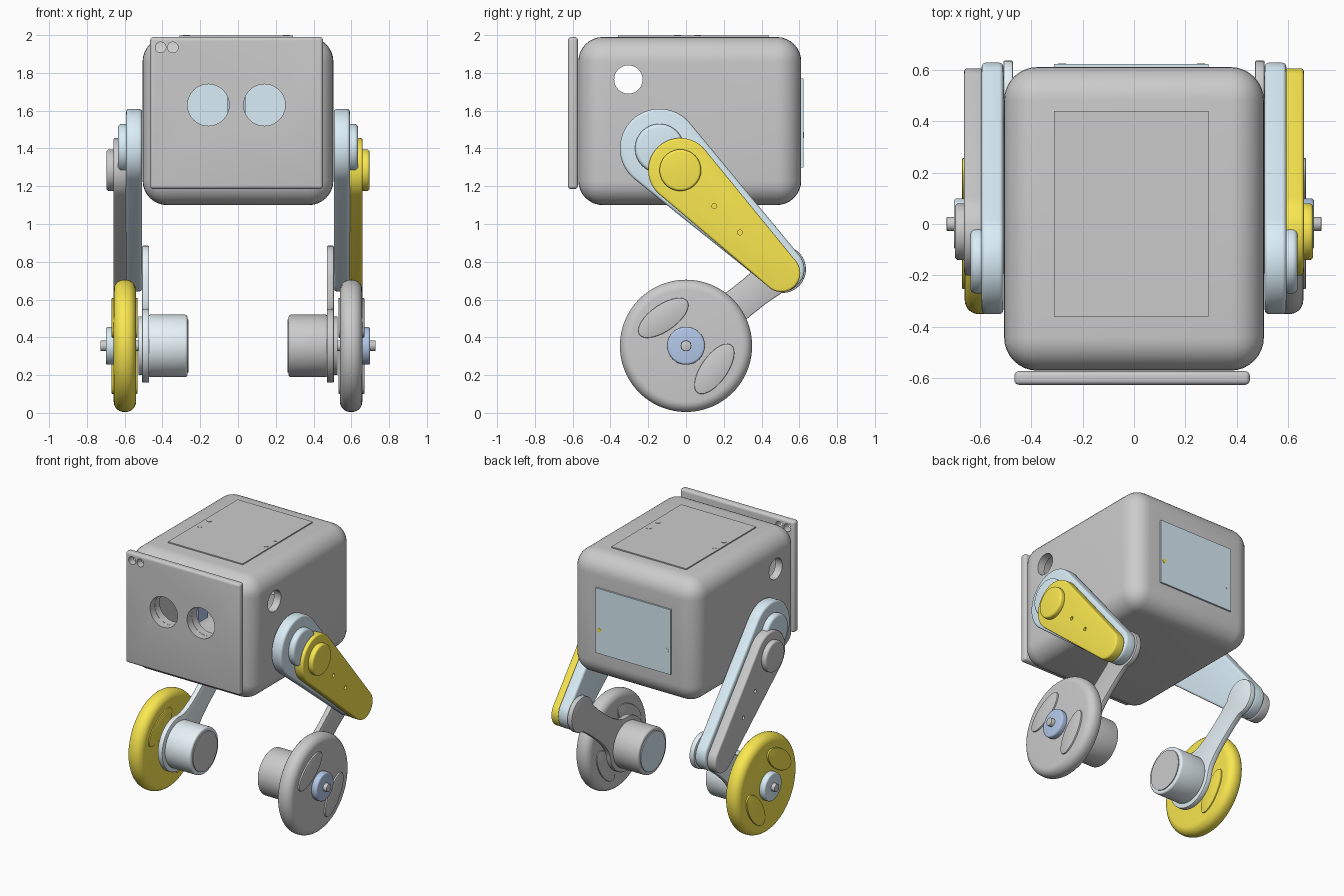
import bpy, bmesh
from math import sin, cos, pi, atan2, acos, hypot, radians
from mathutils import Matrix, Vector

if "Cube" in bpy.data.objects:
    bpy.data.objects.remove(bpy.data.objects["Cube"])

COLORS = {"light_blue": (0.70, 0.85, 0.93, 1), "pale_blue": (0.80, 0.89, 0.93, 1),
          "blue": (0.45, 0.58, 0.82, 1), "yellow": (0.95, 0.80, 0.08, 1)}
MATS = {}
for key, rgba in COLORS.items():
    MATS[key] = bpy.data.materials.new(key)
    MATS[key].diffuse_color = rgba


def finish(name, bm, bevel=0, segs=4, color=None, cuts=()):
    """Bevel sharp edges, cut holes, shade, and make the object."""
    bmesh.ops.recalc_face_normals(bm, faces=bm.faces)
    if bevel:
        edges = [e for e in bm.edges if e.calc_face_angle(0) > 0.6]
        bmesh.ops.bevel(bm, geom=edges, offset=bevel, segments=segs, profile=0.5,
                        affect='EDGES', clamp_overlap=False)
    mesh = bpy.data.meshes.new(name)
    bm.to_mesh(mesh)
    bm.free()
    ob = bpy.data.objects.new(name, mesh)
    bpy.context.collection.objects.link(ob)
    if cuts:
        for c in cuts:
            mod = ob.modifiers.new("cut", 'BOOLEAN')
            mod.operation, mod.solver, mod.object = 'DIFFERENCE', 'EXACT', c
        dg = bpy.context.evaluated_depsgraph_get()
        baked = bpy.data.meshes.new_from_object(ob.evaluated_get(dg))
        ob.modifiers.clear()
        ob.data = baked
        for c in cuts:
            bpy.data.objects.remove(c)
    if color:
        ob.data.materials.clear()
        ob.data.materials.append(MATS[color])
    bpy.ops.object.select_all(action='DESELECT')
    ob.select_set(True)
    bpy.context.view_layer.objects.active = ob
    bpy.ops.object.shade_smooth_by_angle(angle=radians(35))
    return ob


def box(name, lo, hi, **kw):
    bm = bmesh.new()
    lo, hi = Vector(lo), Vector(hi)
    bmesh.ops.create_cube(bm, size=1, matrix=Matrix.Translation((lo + hi) / 2)
                          @ Matrix.Diagonal((*(hi - lo), 1)))
    return finish(name, bm, **kw)


def prism(name, outline, a, b, axis='X', **kw):
    """Extrude a 2D outline from a to b along an axis."""
    place = {'X': lambda p, d: (d, p[0], p[1]), 'Y': lambda p, d: (p[0], d, p[1]),
             'Z': lambda p, d: (p[0], p[1], d)}[axis]
    bm = bmesh.new()
    lower = [bm.verts.new(place(p, a)) for p in outline]
    upper = [bm.verts.new(place(p, b)) for p in outline]
    bm.faces.new(lower)
    bm.faces.new(upper)
    n = len(outline)
    for i in range(n):
        j = (i + 1) % n
        bm.faces.new((lower[i], lower[j], upper[j], upper[i]))
    return finish(name, bm, **kw)


def arc(c, r, a0, a1, n):
    return [(c[0] + r * cos(a0 + (a1 - a0) * i / n), c[1] + r * sin(a0 + (a1 - a0) * i / n))
            for i in range(n + 1)]


def circle(u, v, r, n=64):
    return arc((u, v), r, 0, 2 * pi, n)[:-1]


def ellipse(u, v, ra, rb, tilt, n=48):
    return [(u + ra * cos(t) * cos(tilt) - rb * sin(t) * sin(tilt),
             v + ra * cos(t) * sin(tilt) + rb * sin(t) * cos(tilt))
            for t in (2 * pi * i / n for i in range(n))]


def link_outline(c1, r1, c2, r2):
    """Tapered bar: two circles joined by tangents."""
    dy, dz = c2[0] - c1[0], c2[1] - c1[1]
    a, phi = atan2(dz, dy), acos((r1 - r2) / hypot(dy, dz))
    return arc(c1, r1, a + phi, a + 2 * pi - phi, 40) + arc(c2, r2, a - phi, a + phi, 30)


def shank_outline(c1, c2):
    """Waisted bar between the axle and the knee."""
    d, a = hypot(c2[0] - c1[0], c2[1] - c1[1]), atan2(c2[1] - c1[1], c2[0] - c1[0])
    waist = [(0.165, .121), (0.2, .108), (0.27, .094), (0.36, .088), (0.47, .088)]
    pts = arc((0, 0), 0.195, radians(45), radians(315), 44)
    pts += [(u, -v) for u, v in waist]
    pts += arc((d, 0), 0.125, radians(-130), radians(130), 34)
    pts += waist[::-1]
    return [(c1[0] + u * cos(a) - v * sin(a), c1[1] + u * sin(a) + v * cos(a)) for u, v in pts]


# Hollow body with eye holes, side holes and a rear opening
EYES = [(-0.157, 1.63), (0.14, 1.63)]


def eye_cutters():
    return [prism("cutter", circle(u, v, 0.11), -0.8, -0.4, 'Y') for u, v in EYES]


cuts = [box("cutter", (-0.45, -0.515, 1.155), (0.45, 0.555, 1.935), bevel=0.09),
        box("cutter", (-0.29, 0.4, 1.32), (0.27, 0.8, 1.75)),
        prism("cutter", circle(-0.305, 1.765, 0.075), -1, 1)] + eye_cutters()
box("body_shell", (-0.505, -0.57, 1.10), (0.505, 0.61, 1.99), bevel=0.13, segs=8, cuts=cuts)

# Face plate with eyes and two small corner holes
cuts = eye_cutters() + [prism("cutter", circle(x, 1.935, 0.028, 32), -0.8, -0.4, 'Y')
                        for x in (-0.41, -0.345)]
box("face_plate", (-0.465, -0.625, 1.185), (0.45, -0.572, 1.99), bevel=0.018, cuts=cuts)
box("sensor_block", (-0.055, -0.51, 1.56), (0.04, -0.40, 1.70), color="blue")

# Access panels and their screws
box("top_panel", (-0.31, -0.36, 1.98), (0.29, 0.44, 1.998))
for x in (-0.272, 0.255):
    for y in (-0.045, 0.062):
        prism("top_screw", circle(x, y, 0.018, 24), 1.99, 2.0, 'Z')
box("rear_panel", (-0.31, 0.605, 1.30), (0.29, 0.622, 1.77), color="light_blue")
prism("rear_screw", circle(-0.28, 1.47, 0.016, 24), 0.61, 0.624, 'Y', color="light_blue")
prism("rear_screw", circle(0.26, 1.47, 0.016, 24), 0.61, 0.624, 'Y', color="yellow")

# Legs and wheels, mirrored with different colours
HIP, KNEE, AXLE = (-0.14, 1.40), (0.51, 0.76), (0.0, 0.355)
COVER_TOP, COVER_END = (-0.03, 1.285), (0.505, 0.74)
for s, side in ((1, "right"), (-1, "left")):
    right = s > 0
    cover = "yellow" if right else None
    wheel = None if right else "yellow"
    lower = None if right else "pale_blue"

    def part(name, outline, a, b, **kw):
        prism(f"{side}_{name}", outline, s * a, s * b, **kw)

    # Thigh, hip boss and outer cover
    part("thigh", link_outline(HIP, 0.21, KNEE, 0.117), 0.508, 0.592, bevel=0.016, color="light_blue")
    part("hip_boss", circle(*HIP, 0.13), 0.58, 0.636, bevel=0.02, color="light_blue")
    holes = [prism("cutter", circle(y, z, 0.013, 20), s * 0.62, s * 0.8)
             for y, z in ((0.15, 1.095), (0.285, 0.955))]
    part("leg_cover", link_outline(COVER_TOP, 0.17, COVER_END, 0.10), 0.588, 0.66,
         bevel=0.012, color=cover, cuts=holes)
    part("cover_boss", circle(*COVER_TOP, 0.11), 0.65, 0.696, bevel=0.014, color=cover)
    # Shank and motor
    part("shank", shank_outline(AXLE, KNEE), 0.47, 0.508, bevel=0.006, segs=2, color=lower)
    part("motor", circle(*AXLE, 0.165), 0.268, 0.475, bevel=0.012, color=lower)
    part("motor_cap", circle(*AXLE, 0.14), 0.262, 0.28, color="light_blue" if right else None)
    part("motor_flange", circle(*AXLE, 0.155), 0.50, 0.528, color=lower)
    # Wheel
    part("wheel", circle(*AXLE, 0.35, 96), 0.54, 0.658, bevel=0.054, segs=7, color=wheel)
    for n, (y, z, tilt) in enumerate(((-0.12, 0.503, 35), (0.15, 0.233, 55))):
        part(f"wheel_pad_{n}", ellipse(y, z, 0.155, 0.07, radians(tilt)), 0.532, 0.669,
             bevel=0.005, segs=2, color=wheel)
    part("wheel_hub", circle(*AXLE, 0.1), 0.65, 0.70, bevel=0.012,
         color="blue" if right else "light_blue")
    part("axle", circle(*AXLE, 0.028, 32), 0.50, 0.728, bevel=0.003, segs=2)

for m in bpy.data.materials:
    if m.users and not m.is_grease_pencil:
        m.use_nodes = True
        m.node_tree.nodes["Principled BSDF"].inputs["Base Color"].default_value = m.diffuse_color
